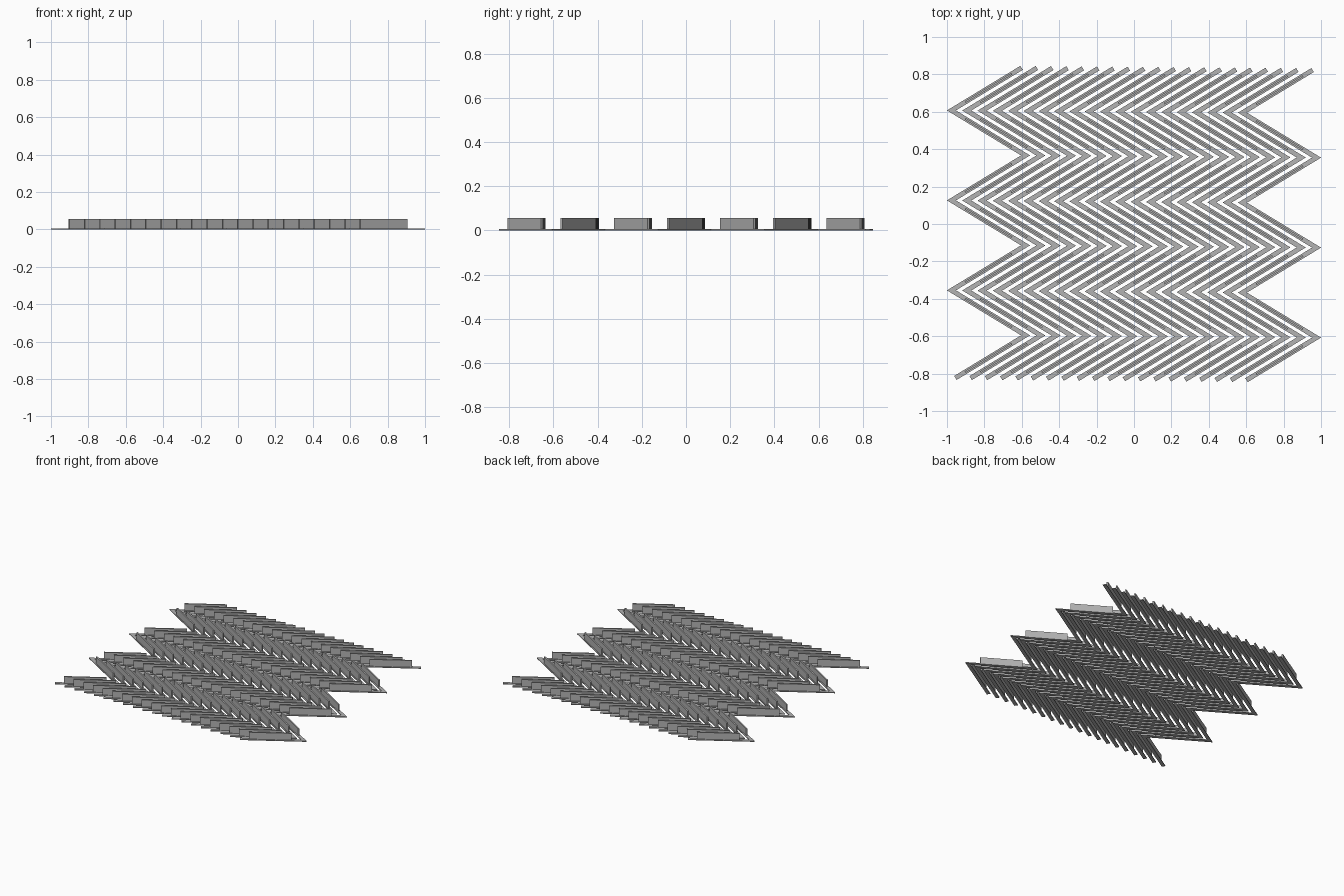
import bpy, bmesh, math
from mathutils import Vector, Matrix

if "Cube" in bpy.data.objects:
    bpy.data.objects.remove(bpy.data.objects["Cube"], do_unlink=True)

ROWS, SEGMENTS = 20, 7
PITCH_Y, SWING_X = 0.2405, 0.396      # one zigzag leg
STRIP_W, STRIP_H = 0.025, 0.006
FIN_LEN, FIN_W, FIN_TOP = 0.2925, 0.010, 0.057
ANGLE = math.atan2(PITCH_Y, SWING_X)
TIP = STRIP_W / 2 / math.sin(ANGLE)   # mitre offset at the corners
FIRST_X, LAST_X = -0.778, 0.778
DRIFT = 0.006

grey = bpy.data.materials.new("mid grey")
grey.use_nodes = True
colour = (0.45, 0.45, 0.45, 1)
grey.diffuse_color = colour
grey.node_tree.nodes["Principled BSDF"].inputs["Base Color"].default_value = colour


def make_object(name, bm):
    bmesh.ops.recalc_face_normals(bm, faces=bm.faces)
    mesh = bpy.data.meshes.new(name)
    bm.to_mesh(mesh)
    bm.free()
    mesh.materials.append(grey)
    bpy.context.collection.objects.link(bpy.data.objects.new(name, mesh))


# Centre line of one zigzag, from front end to back end
path = [Vector((SWING_X / 2 * (1 if i % 2 else -1), (i - SEGMENTS / 2) * PITCH_Y))
        for i in range(SEGMENTS + 1)]
trim = 0.947
path[0] = path[1].lerp(path[0], trim)
path[-1] = path[-2].lerp(path[-1], trim)

# Left and right edge of the strip: mitred corners, square ends
edges = []
for i, p in enumerate(path):
    if 0 < i < SEGMENTS:
        side = Vector((TIP, 0))
    else:
        side = Vector((math.sin(ANGLE), -math.cos(ANGLE))) * STRIP_W / 2
    edges.append((p - side, p + side))

for row in range(ROWS):
    t = row / (ROWS - 1)
    shift = Vector((FIRST_X + (LAST_X - FIRST_X) * t, DRIFT * (1 - 2 * t)))

    # Flat zigzag strip
    bm = bmesh.new()
    pairs = [[bm.verts.new((*(q + shift), 0)) for q in pair] for pair in edges]
    faces = [bm.faces.new((a[0], a[1], b[1], b[0])) for a, b in zip(pairs, pairs[1:])]
    grown = bmesh.ops.extrude_face_region(bm, geom=faces, use_keep_orig=True)
    top = [v for v in grown["geom"] if isinstance(v, bmesh.types.BMVert)]
    bmesh.ops.translate(bm, verts=top, vec=(0, 0, STRIP_H))
    make_object(f"zigzag_strip_{row + 1}", bm)

    # Upright fin along the middle of each leg
    bm = bmesh.new()
    for i in range(SEGMENTS):
        mid = Vector((0, (i + 0.5 - SEGMENTS / 2) * PITCH_Y)) + shift
        turn = -ANGLE if i % 2 else ANGLE
        place = (Matrix.Translation((mid.x, mid.y, (STRIP_H + FIN_TOP) / 2))
                 @ Matrix.Rotation(turn, 4, 'Z')
                 @ Matrix.Diagonal((FIN_LEN, FIN_W, FIN_TOP - STRIP_H, 1)))
        bmesh.ops.create_cube(bm, size=1, matrix=place)
    make_object(f"upright_fins_{row + 1}", bm)
